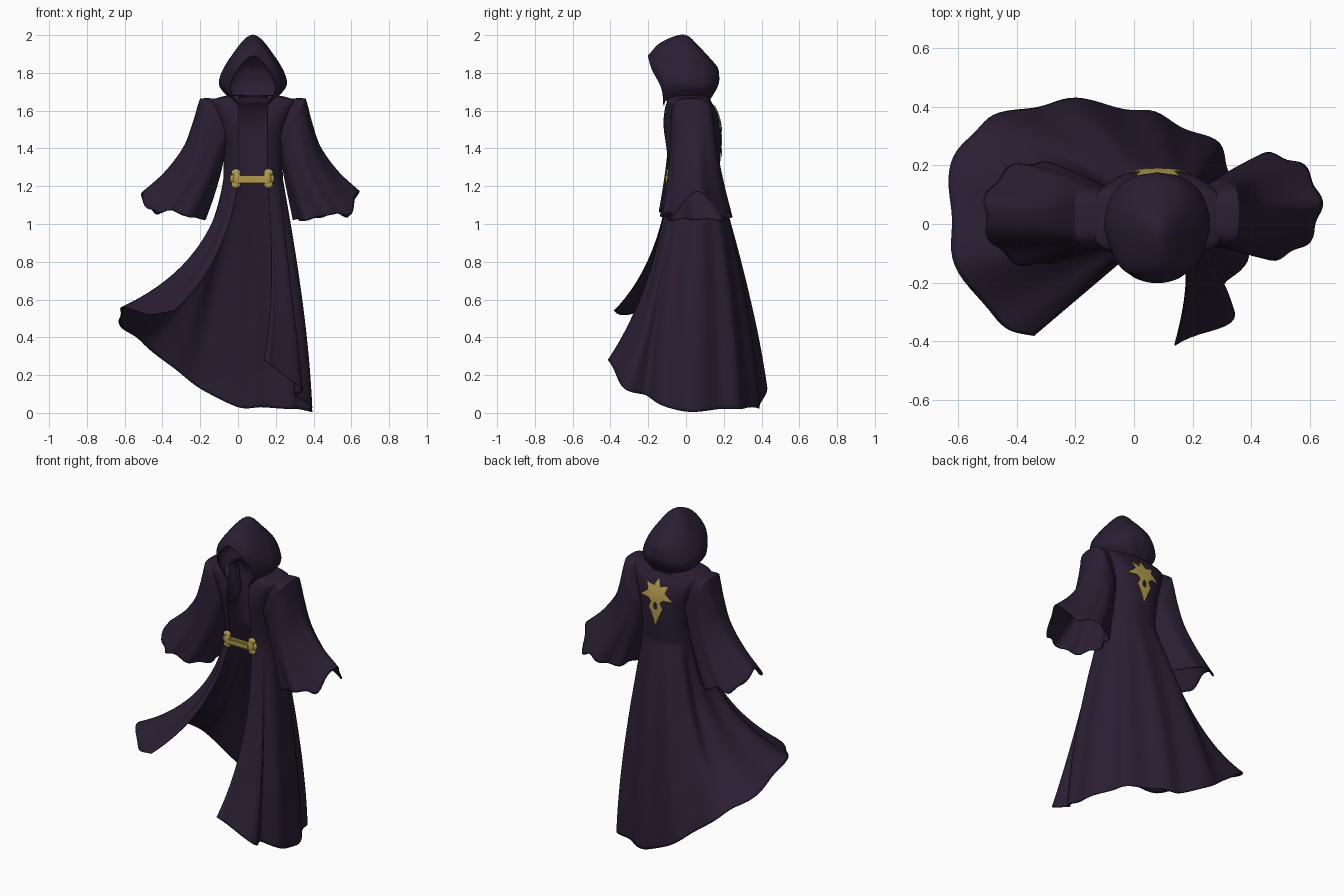
import bpy, bmesh, math
from mathutils import Vector
from mathutils.bvhtree import BVHTree

if "Cube" in bpy.data.objects:
    bpy.data.objects.remove(bpy.data.objects["Cube"])


def material(name, rgb):
    m = bpy.data.materials.new(name)
    m.diffuse_color = (*rgb, 1)
    m.use_nodes = True
    m.node_tree.nodes["Principled BSDF"].inputs["Base Color"].default_value = m.diffuse_color
    return m


CLOTH = material("dark purple cloth", (0.023, 0.013, 0.033))
GOLD = material("gold", (0.45, 0.33, 0.075))
CX = 0.08  # robe centre line


def spline(pts, t):
    """Catmull-Rom through points of any dimension, t in 0..1"""
    n = len(pts) - 1
    i = min(int(t * n), n - 1)
    f = t * n - i
    p1, p2 = Vector(pts[i]), Vector(pts[i + 1])
    p0 = Vector(pts[i - 1]) if i > 0 else p1 * 2 - p2
    p3 = Vector(pts[i + 2]) if i + 2 <= n else p2 * 2 - p1
    return (p1 * 2 + (p2 - p0) * f + (p0 * 2 - p1 * 5 + p2 * 4 - p3) * f * f
            + (p1 * 3 - p0 - p2 * 3 + p3) * f ** 3) * 0.5


def smooth(a, b, x):
    x = max(0, min(1, (x - a) / (b - a)))
    return x * x * (3 - 2 * x)


def spow(v, p):
    return math.copysign(abs(v) ** p, v)


def finish(name, bm, mat, thick=0.0):
    bmesh.ops.remove_doubles(bm, verts=bm.verts, dist=1e-4)
    bmesh.ops.recalc_face_normals(bm, faces=bm.faces)
    for f in bm.faces:
        f.smooth = True
    me = bpy.data.meshes.new(name)
    bm.to_mesh(me)
    bm.free()
    me.materials.append(mat)
    ob = bpy.data.objects.new(name, me)
    bpy.context.collection.objects.link(ob)
    if thick:
        s = ob.modifiers.new("thickness", 'SOLIDIFY')
        s.thickness, s.offset = thick, 0
    return ob


def loft(name, rows, closed=False):
    bm = bmesh.new()
    vs = [[bm.verts.new(p) for p in r] for r in rows]
    n = len(rows[0])
    for a, b in zip(vs, vs[1:]):
        for j in range(n if closed else n - 1):
            k = (j + 1) % n
            bm.faces.new((a[j], a[k], b[k], b[j]))
    return finish(name, bm, CLOTH, 0.005)


def ring_point(z, hw, yf, yb, u):
    """Body ring with a front gap of constant width: u runs left - back - right"""
    p = .8 - .25 * smooth(1.4, 1.62, z) + .25 * smooth(1.65, 1.68, z)  # boxy shoulders
    half = math.pi - math.asin(min(1, (.075 / hw) ** (1 / p)))
    a = math.pi / 2 + half * (1 - 2 * u)
    return Vector((CX + hw * spow(math.cos(a), p),
                   (yf + yb) / 2 + (yb - yf) / 2 * spow(math.sin(a), p), z))


US = [i / 120 for i in range(121)]

# Torso rings: z, half width, front y, back y
WAIST = (1.24, .155, -.095, .172)
RINGS = [WAIST, (1.32, .155, -.10, .178), (1.42, .165, -.112, .183),
         (1.52, .18, -.12, .18), (1.60, .205, -.112, .158),
         (1.645, .225, -.10, .132), (1.668, .18, -.095, .125), (1.68, .12, -.095, .12)]

# Skirt: windblown hem, each column curves from waist to hem
HEM = [(-.34, -.38, .54), (-.48, -.32, .52), (-.60, -.14, .56), (-.63, .05, .51),
       (-.60, .25, .44), (-.50, .35, .37), (-.35, .40, .24), (-.18, .42, .12),
       (0, .39, .03), (.13, .35, .03), (.27, .28, .02), (.33, .18, .02),
       (.385, .03, .005), (.39, -.10, .03), (.31, -.21, .09), (.33, -.32, .13),
       (.14, -.42, .28)]


def skirt_point(u, t):
    w, h = ring_point(*WAIST, u), spline(HEM, u)
    d = h - w
    f = min(1, math.hypot(d.x, d.y) / .6)
    full = smooth(.25, .5, u) * (1 - smooth(.84, .95, u))
    k = (.45 - .35 * f) * (1 - full) + .86 * full
    kz = (.5 + .2 * f) * (1 - full) + .6 * full
    c = w + Vector((d.x * k + .06 * smooth(.82, 1, u), d.y * k, d.z * kz))
    p = w * (1 - t) ** 2 + c * 2 * t * (1 - t) + h * t * t
    out = Vector((p.x - CX, p.y - .04, 0)).normalized()
    return p + out * .011 * math.sin(2 * t) * math.sin(u * 62)


body = loft("robe_body",
            [[skirt_point(u, 1 - v / 50) for u in US] for v in range(50)]
            + [[ring_point(*spline(RINGS, v / 40), u) for u in US] for v in range(41)])

# Sleeves: outer x, z, inner x, z, half depth (left side)
SLEEVE = [(-.08, 1.66, -.05, 1.43, .09), (-.185, 1.663, -.065, 1.40, .104),
          (-.205, 1.645, -.072, 1.37, .11), (-.24, 1.53, -.09, 1.28, .12),
          (-.29, 1.405, -.115, 1.19, .135), (-.39, 1.275, -.145, 1.10, .155),
          (-.51, 1.17, -.175, 1.025, .175)]


def sleeve(name, side, dx, dy, sag):
    rows = []
    for v in range(49):
        t = v / 48
        ox, oz, ix, iz, yh = spline(SLEEVE, t)
        row = []
        power = .55 + .45 * smooth(.15, .8, t)  # boxy shoulder, round cuff
        for j in range(72):
            a = j / 72 * math.tau
            r = 1 + .05 * t * t * math.sin(8 * a + side)
            c, s = spow(math.cos(a), power) * r, spow(math.sin(a), power) * r
            x = (ox + ix) / 2 + (ox - ix) / 2 * c
            z = (oz + iz) / 2 + (oz - iz) / 2 * c
            z -= t ** 3 * s * s * (.27 * max(0, c) ** 2 + sag)
            x = x if side < 0 else 2 * CX - x
            row.append((x + dx * t * t, .02 + dy * t + yh * s, z))
        rows.append(row)
    loft(name, rows, True)


sleeve("left_sleeve", -1, 0, .015, .03)
sleeve("right_sleeve", 1, -.035, .04, .05)

# Hood: arches from the front rim to the back seam, half of each listed
ARCHES = [
    [(.072, -.118, 1.625), (.12, -.13, 1.72), (.078, -.18, 1.82), (0, -.20, 1.89)],
    [(.10, -.10, 1.655), (.15, -.10, 1.74), (.105, -.145, 1.865), (0, -.13, 1.96)],
    [(.125, 0, 1.665), (.178, 0, 1.75), (.118, -.01, 1.88), (0, -.01, 2.0)],
    [(.115, .08, 1.665), (.15, .10, 1.74), (.10, .085, 1.865), (0, .07, 1.935)],
    [(.06, .125, 1.665), (.085, .155, 1.74), (.065, .15, 1.82), (0, .14, 1.86)],
    [(0, .13, 1.665), (0, .17, 1.74), (0, .172, 1.80), (0, .165, 1.83)]]
arches = []
for arch in ARCHES:
    full = [(-x, y, z) for x, y, z in arch] + arch[-2::-1]
    arches.append([spline(full, i / 48) + Vector((CX - .001, 0, 0)) for i in range(49)])
loft("hood", [[spline([a[i] for a in arches], v / 40) for i in range(49)] for v in range(41)])

# Belt clasp: bar with a plate and two lobes at each end
bm = bmesh.new()


def lump(x, y, z, sx, sy, sz, box=False):
    if box:
        vs = bmesh.ops.create_cube(bm, size=2)["verts"]
    else:
        vs = bmesh.ops.create_uvsphere(bm, u_segments=16, v_segments=10, radius=1)["verts"]
    for v in vs:
        v.co = Vector((x + v.co.x * sx, y + v.co.y * sy, z + v.co.z * sz))


lump(.075, -.095, 1.237, .085, .009, .021, True)
lump(.075, -.103, 1.237, .07, .008, .012, True)
for s in (-1, 1):
    lump(.075 + s * .08, -.094, 1.24, .022, .014, .04)
    lump(.075 + s * .10, -.086, 1.24, .018, .013, .025)
    for k in (-1, 1):
        lump(.075 + s * .086, -.09, 1.24 + k * .032, .025, .014, .02)
clasp = finish("belt_clasp", bm, GOLD)
for p in clasp.data.polygons:
    p.use_smooth = p.area < 3e-4

# Back emblem: star with a pierced tail, fine cells laid on the torso back
STAR = [(0, 1.63), (.022, 1.585), (.075, 1.60), (.058, 1.555), (.11, 1.512), (.05, 1.512),
        (.03, 1.492), (.048, 1.455), (.025, 1.41), (0, 1.345)]


def in_emblem(x, z):
    x = abs(x)
    if (x / .012) ** 2 + ((z - 1.468) / .022) ** 2 < 1:
        return False
    return sum((z1 > z) != (z2 > z) and x < x1 + (z - z1) * (x2 - x1) / (z2 - z1)
               for (x1, z1), (x2, z2) in zip(STAR, STAR[1:])) % 2 == 1


bpy.context.view_layer.update()
tree = BVHTree.FromObject(body, bpy.context.evaluated_depsgraph_get())
bm = bmesh.new()
C = .004
for i in range(-28, 28):
    for j in range(73):
        x, z = i * C, 1.343 + j * C
        if in_emblem(x + C / 2, z + C / 2):
            quad = []
            for a, b in ((0, 0), (C, 0), (C, C), (0, C)):
                hit = tree.ray_cast(Vector((CX + x + a, 1, z + b)), Vector((0, -1, 0)))[0]
                quad.append(bm.verts.new(hit + Vector((0, .004, 0))))
            bm.faces.new(quad)
finish("back_emblem", bm, GOLD, .004)
